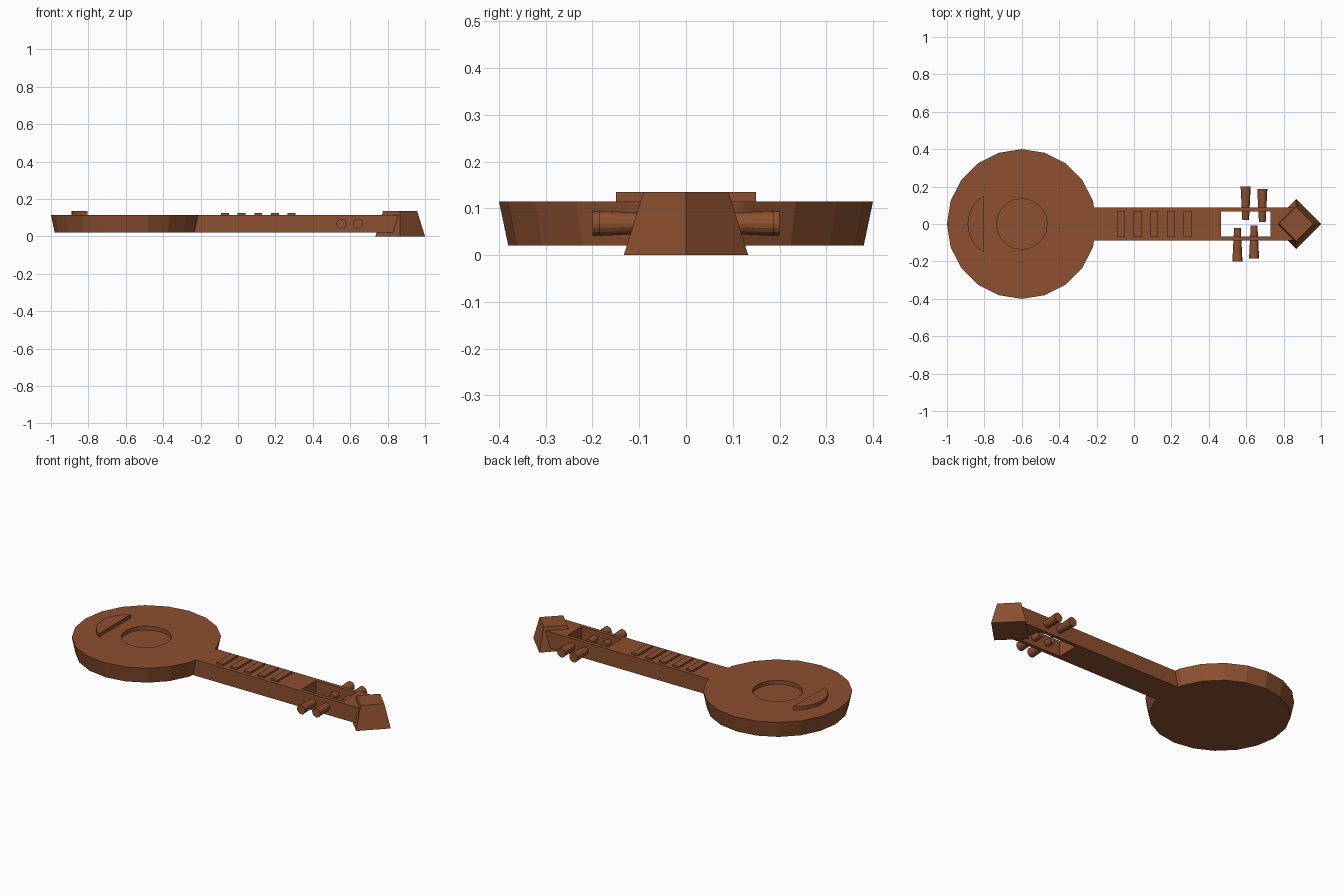
import bpy, bmesh, math

if "Cube" in bpy.data.objects:
    bpy.data.objects.remove(bpy.data.objects["Cube"])

wood = bpy.data.materials.new("brown wood")
wood.diffuse_color = (0.265, 0.08, 0.029, 1)
wood.use_nodes = True
wood.node_tree.nodes["Principled BSDF"].inputs["Base Color"].default_value = wood.diffuse_color


def make(name, verts, faces):
    """Mesh object from points and faces, normals pointing out."""
    bm = bmesh.new()
    vs = [bm.verts.new(v) for v in verts]
    for f in faces:
        bm.faces.new([vs[i] for i in f])
    bmesh.ops.recalc_face_normals(bm, faces=bm.faces)
    me = bpy.data.meshes.new(name)
    bm.to_mesh(me)
    bm.free()
    me.materials.append(wood)
    ob = bpy.data.objects.new(name, me)
    bpy.context.collection.objects.link(ob)
    return ob


def loft(name, loops, cap_start=True, cap_end=True, close=False):
    """Join equal-sized point loops with quads."""
    n, m = len(loops[0]), len(loops)
    verts = [p for loop in loops for p in loop]
    faces = []
    for k in range(m if close else m - 1):
        a, b = k * n, (k + 1) % m * n
        faces += [(a + i, a + (i + 1) % n, b + (i + 1) % n, b + i) for i in range(n)]
    if not close and cap_start:
        faces.append(tuple(range(n)))
    if not close and cap_end:
        faces.append(tuple(range((m - 1) * n, m * n)))
    return make(name, verts, faces)


def ring(cx, r, z, n):
    return [(cx + r * math.cos(2 * math.pi * i / n),
             r * math.sin(2 * math.pi * i / n), z) for i in range(n)]


def rect(x0, x1, y, z):
    return [(x0, -y, z), (x1, -y, z), (x1, y, z), (x0, y, z)]


# Hollow round body with sound hole
profile = [(0.38, 0.02), (0.40, 0.115), (0.135, 0.115),
           (0.135, 0.09), (0.374, 0.09), (0.362, 0.045)]
loft("body", [ring(-0.6, r, z, 20) for r, z in profile])

# Bridge: a circular segment on the body
a = math.radians(59)
arc = [(-0.715 - 0.175 * math.cos(t), 0.175 * math.sin(t))
       for t in (-a + 2 * a * i / 10 for i in range(11))]
loft("bridge", [[(x, y, z) for x, y in arc] for z in (0.11, 0.135)])

# Neck with the open peg slot
loft("neck", [rect(-0.24, 0.865, 0.088, 0.02), rect(-0.24, 0.865, 0.088, 0.115),
              rect(0.465, 0.73, 0.066, 0.115), rect(0.465, 0.73, 0.066, 0.02)],
     close=True)

# Frets
for i in range(5):
    x = -0.07 + 0.089 * i
    loft(f"fret_{i + 1}", [rect(x - 0.021, x + 0.021, 0.069, z) for z in (0.11, 0.126)])

# Diamond-shaped head block
loft("head", [ring(0.867, 0.133, 0, 4), ring(0.867, 0.091, 0.135, 4)])

# Tapered tuning pegs
for i, (x, y0, y1) in enumerate([(0.553, -0.022, -0.2), (0.642, -0.008, -0.185),
                                 (0.597, 0.022, 0.2), (0.686, 0.01, 0.187)]):
    loops = [[(x + px, y, 0.068 + pz) for px, pz, _ in
              [(r * math.cos(t), r * math.sin(t), 0)
               for t in (2 * math.pi * k / 16 for k in range(16))]]
             for y, r in ((y0, 0.018), (y1, 0.027))]
    loft(f"tuning_peg_{i + 1}", loops)
